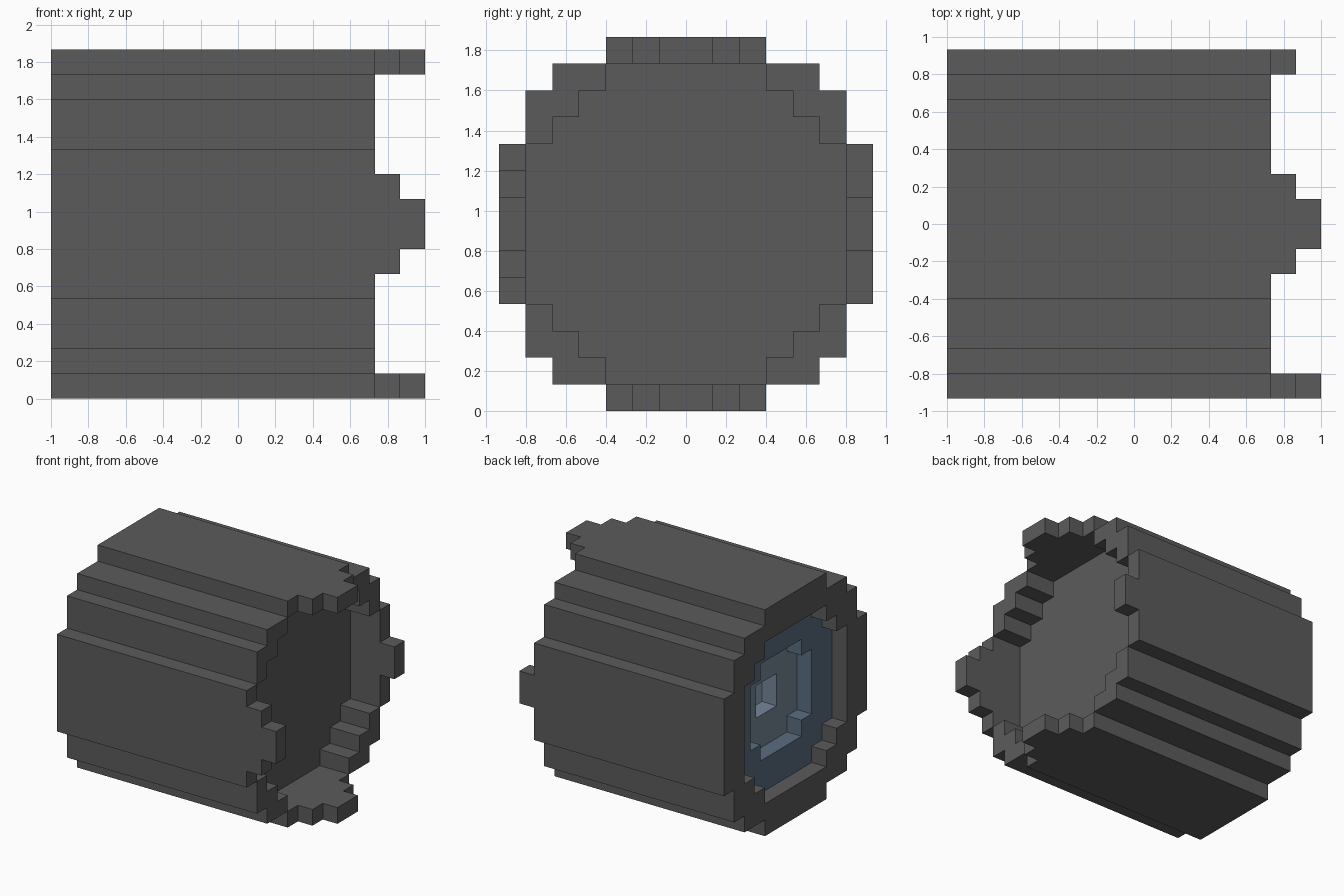
import bpy, bmesh
from mathutils import Vector

if "Cube" in bpy.data.objects:
    bpy.data.objects.remove(bpy.data.objects["Cube"])

U = 2 / 15          # block size: the model is 15 blocks long, 14 wide and high

# Half-widths of blocky discs, listed from the outermost row to the middle row
OUTER = [3, 5, 6, 6, 7, 7, 7]
SOCKET = [3, 4, 5, 6, 6, 6]
LENS = [3, 4, 5, 5, 5]
IRIS = [2, 3, 3]
PUPIL = [1]


def disc(profile, *layers):
    """Blocks of a blocky disc, repeated for each layer along x."""
    n = len(profile)
    cells = set()
    for row, half in enumerate(reversed(profile)):
        for y in range(-half, half):
            for z in (row, -row - 1):
                cells |= {(x, y, z) for x in layers}
    assert n <= 7
    return cells


def material(name, rgb):
    m = bpy.data.materials.new(name)
    m.diffuse_color = (*rgb, 1)
    m.use_nodes = True
    m.node_tree.nodes["Principled BSDF"].inputs["Base Color"].default_value = m.diffuse_color
    return m


def build(name, cells, mat):
    """Skin a set of blocks and merge the flat areas."""
    bm = bmesh.new()
    verts = {}

    def vert(p):
        if p not in verts:
            x, y, z = p
            verts[p] = bm.verts.new((x * U - 1, y * U, (z + 7) * U))
        return verts[p]

    for c in sorted(cells):
        for axis in range(3):
            for side in (0, 1):
                step = [0, 0, 0]
                step[axis] = 2 * side - 1
                if tuple(a + b for a, b in zip(c, step)) in cells:
                    continue
                b, d = (axis + 1) % 3, (axis + 2) % 3
                loop = []
                for u, v in ((0, 0), (1, 0), (1, 1), (0, 1)):
                    p = list(c)
                    p[axis] += side
                    p[b] += u
                    p[d] += v
                    loop.append(vert(tuple(p)))
                bm.faces.new(loop if side else loop[::-1])
    bmesh.ops.dissolve_limit(bm, angle_limit=0.01, verts=bm.verts[:], edges=bm.edges[:])
    me = bpy.data.meshes.new(name)
    bm.to_mesh(me)
    bm.free()
    me.materials.append(mat)
    ob = bpy.data.objects.new(name, me)
    bpy.context.collection.objects.link(ob)
    return ob


grey = material("dark_grey", (0.105, 0.105, 0.105))
deep_blue = material("deep_blue", (0.105, 0.15, 0.22))
mid_blue = material("mid_blue", (0.18, 0.24, 0.32))
pale_blue = material("pale_blue", (0.27, 0.38, 0.49))

# Stepped lens: each ring sits one block deeper than the last
lens = disc(LENS, 1) - disc(IRIS, 1)
iris = disc(IRIS, 2) - disc(PUPIL, 2)
pupil = disc(PUPIL, 3)

# Round housing, with a lens recess on one end and a socket in the other
housing = disc(OUTER, *range(13)) - disc(SOCKET, 11, 12) - disc(LENS, 0)
housing -= disc(IRIS, 1) | disc(PUPIL, 2) | lens | iris | pupil

build("housing", housing, grey)
build("outer_lens_ring", lens, deep_blue)
build("inner_lens_ring", iris, mid_blue)
build("lens_centre", pupil, pale_blue)

# Stepped tabs around the socket end: half-width of each layer
for name, halves, place in (
        ("top_tab", (2, 1), lambda t: (t, 6)),
        ("bottom_tab", (2, 1), lambda t: (t, -7)),
        ("front_tab", (2, 1), lambda t: (-7, t)),
        ("back_tab", (1,), lambda t: (6, t))):
    cells = {(13 + i, *place(t)) for i, h in enumerate(halves) for t in range(-h, h)}
    build(name, cells, grey)
